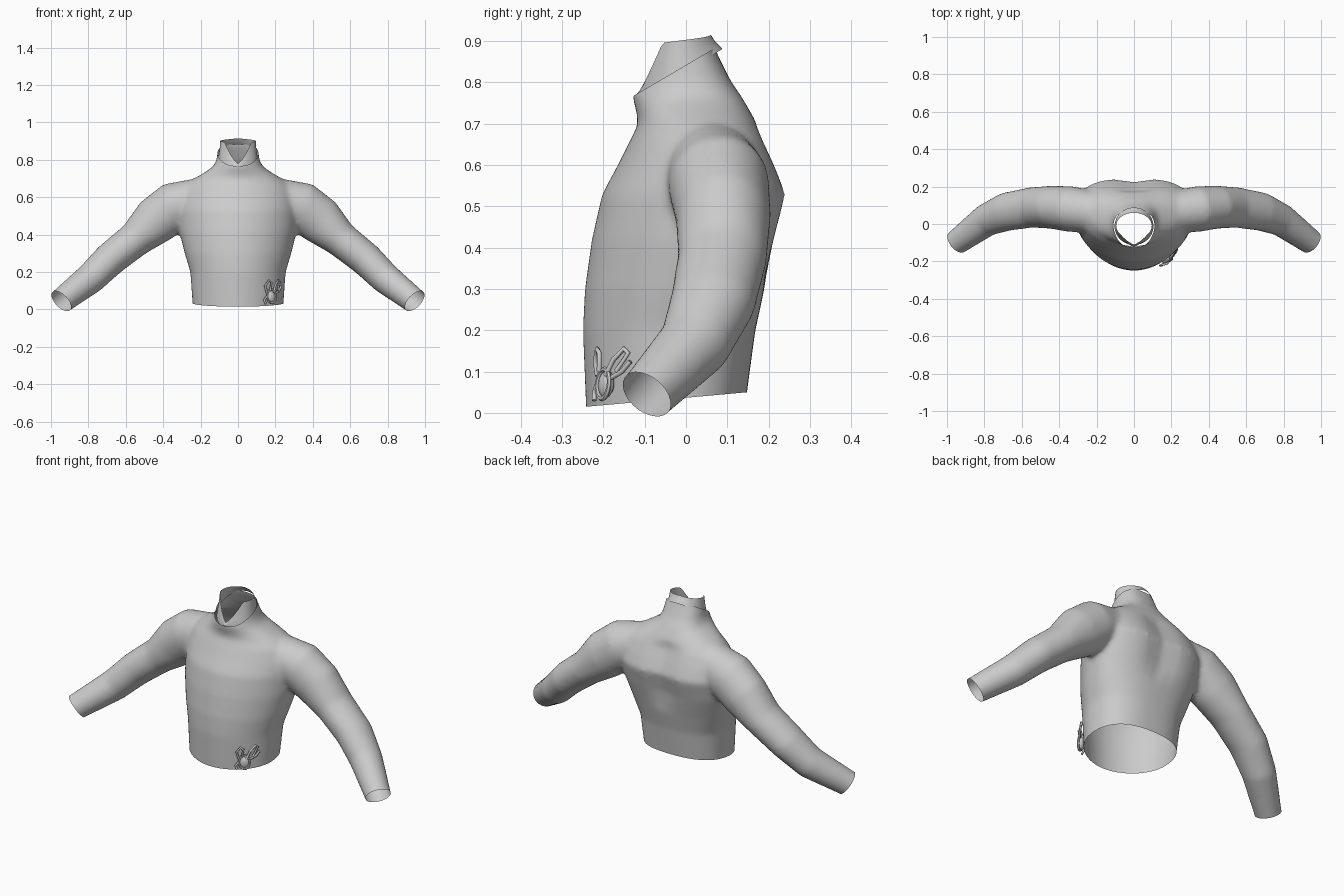
import bpy, bmesh, math
from mathutils import Vector

if "Cube" in bpy.data.objects:
    bpy.data.objects.remove(bpy.data.objects["Cube"])

grey = bpy.data.materials.new("fabric_grey")
grey.diffuse_color = (0.6, 0.6, 0.6, 1)
grey.use_nodes = True
grey.node_tree.nodes["Principled BSDF"].inputs["Base Color"].default_value = grey.diffuse_color
N = 48


def finish(name, bm):
    me = bpy.data.meshes.new(name)
    bm.to_mesh(me)
    bm.free()
    ob = bpy.data.objects.new(name, me)
    bpy.context.collection.objects.link(ob)
    me.materials.append(grey)
    bpy.ops.object.select_all(action='DESELECT')
    bpy.context.view_layer.objects.active = ob
    ob.select_set(True)
    return ob


def loft(bm, rings, capped=True):
    rows = [[bm.verts.new(p) for p in r] for r in rings]
    for a, b in zip(rows, rows[1:]):
        for i in range(N):
            j = (i + 1) % N
            bm.faces.new((a[i], a[j], b[j], b[i]))
    if capped:
        bm.faces.new(rows[0][::-1])
        bm.faces.new(rows[-1])


def spow(v, e):
    return math.copysign(abs(v) ** e, v)


# Torso ring: flatter back, rounder front, dent along the spine
def torso_ring(z, hw, cy, front, back):
    pts = []
    for i in range(N):
        a = 2 * math.pi * i / N
        c, s = math.cos(a), math.sin(a)
        n = 2.5 if s > 0 else 1.9
        x = hw * spow(c, 2 / n)
        y = cy + spow(s, 2 / n) * ((back - cy) if s > 0 else (cy - front))
        if s > 0 and 0.35 < z < 0.68:
            y -= 0.025 * math.exp(-(x / 0.08) ** 2)
        pts.append((x, y, z))
    return pts


bm = bmesh.new()
torso = [  # z, half width, centre y, front y, back y
    (-0.06, .24, -.04, -.24, .14), (.03, .243, -.04, -.243, .145),
    (.2, .255, -.03, -.25, .168), (.3, .285, 0, -.245, .19),
    (.42, .315, .04, -.228, .222), (.53, .325, .06, -.203, .25),
    (.60, .315, .06, -.165, .222), (.66, .285, .05, -.135, .195),
    (.70, .235, .04, -.115, .172), (.735, .175, .02, -.122, .152),
    (.765, .132, 0, -.132, .135), (.80, .115, 0, -.125, .11),
    (.88, .105, -.01, -.10, .07), (.96, .10, -.01, -.09, .065)]
loft(bm, [torso_ring(*r) for r in torso])

# Sleeves, mirrored left and right
arm = [  # x, y, z, radius in the front plane, radius in depth
    (.20, .06, .595, .11, .11), (.34, .08, .55, .133, .122),
    (.44, .09, .475, .128, .115), (.55, .088, .375, .095, .108),
    (.685, .065, .268, .09, .103), (.79, .02, .165, .083, .088),
    (.945, -.095, .045, .068, .068), (1.01, -.145, -.005, .068, .068)]
for side in (1, -1):
    rings = []
    for k, (x, y, z, ru, rv) in enumerate(arm):
        p0 = Vector(arm[max(k - 1, 0)][:3])
        p1 = Vector(arm[min(k + 1, len(arm) - 1)][:3])
        t = (p1 - p0).normalized()
        u = t.cross(Vector((0, 1, 0))).normalized()
        v = t.cross(u)
        ring = []
        for i in range(N):
            a = 2 * math.pi * i / N
            p = Vector((x, y, z)) + u * ru * math.cos(a) + v * rv * math.sin(a)
            ring.append((p.x * side, p.y, p.z))
        rings.append(ring)
    loft(bm, rings)
bmesh.ops.recalc_face_normals(bm, faces=bm.faces[:])
shirt = finish("shirt", bm)

# Blend torso and sleeves into one garment
rm = shirt.modifiers.new("merge", 'REMESH')
rm.mode = 'VOXEL'
rm.voxel_size = 0.012
sm = shirt.modifiers.new("soften", 'SMOOTH')
sm.factor = 0.5
sm.iterations = 12
for name in ("merge", "soften"):
    bpy.ops.object.modifier_apply(modifier=name)

# Cut the hem, collar and cuffs open
bm = bmesh.new()
bm.from_mesh(shirt.data)


def cut(rule, co, no):
    faces = [f for f in bm.faces if rule(f.calc_center_median())]
    geom = set(faces)
    for f in faces:
        geom.update(f.verts)
        geom.update(f.edges)
    bmesh.ops.bisect_plane(bm, geom=list(geom), plane_co=co, plane_no=no,
                           clear_outer=True)


cut(lambda c: abs(c.x) < .35 and c.z < .2, (0, -.24, .015), (0, .09, -1))
cut(lambda c: c.z > .74, (0, -.13, .765), (0, -.59, 1))
for side in (1, -1):
    cut(lambda c: c.x * side > .75, (.945 * side, -.095, .045),
        (.62 * side, -.5, -.6))
bm.to_mesh(shirt.data)
bm.free()
shirt.data.materials.clear()
shirt.data.materials.append(grey)
for p in shirt.data.polygons:
    p.material_index = 0
bpy.ops.object.shade_smooth_by_angle(angle=math.radians(50))

# Inner collar: open tube with a notch at the throat
bm = bmesh.new()
rows = [[], [], []]
for i in range(N):
    a = 2 * math.pi * i / N
    off = min(i, N - i) / N * 360          # degrees away from the throat
    low = .745 + .59 * (.12 - .11 * math.cos(a))
    k = min(off / 48, 1)
    high = .78 + .115 * k ** 1.3 + .02 * max(off - 48, 0) / 132
    for row, f, rx, ry, cy in ((rows[0], 0, .104, .100, -.012),
                               (rows[1], .5, .098, .082, -.011),
                               (rows[2], 1, .095, .070, -.01)):
        if f and off < 48:
            ry += .03 * (1 - k)
        z = low + (max(high, low + .02) - low) * f
        row.append((rx * math.sin(a), cy - ry * math.cos(a), z))
loft(bm, rows, capped=False)
finish("inner_collar", bm)
bpy.ops.object.shade_smooth_by_angle(angle=math.radians(50))

# Knot at the hem: oval cup with a rolled rim
out = Vector((.5, -.85, .1)).normalized()
rot = out.to_track_quat('Z', 'Y')
spot = Vector((.18, -.2, .07))
bpy.ops.mesh.primitive_uv_sphere_add(segments=16, ring_count=8, radius=1,
                                     location=spot - out * .008)
cup = bpy.context.object
cup.name = "knot"
cup.scale = (.027, .034, .016)
cup.rotation_euler = rot.to_euler()
cup.data.materials.append(grey)
bpy.ops.object.shade_smooth_by_angle(angle=math.radians(50))
bpy.ops.mesh.primitive_torus_add(major_segments=20, minor_segments=6,
                                 major_radius=.031, minor_radius=.006,
                                 location=spot, rotation=rot.to_euler())
rim = bpy.context.object
rim.name = "knot_rim"
rim.scale = (.9, 1.15, 1)
rim.data.materials.append(grey)
bpy.ops.object.shade_smooth_by_angle(angle=math.radians(50))

# Cord loops rising from the knot
loops = {
    "cord_loop_left": [(.155, -.215, .09), (.145, -.22, .125), (.165, -.215, .155),
                       (.18, -.21, .145), (.172, -.21, .10)],
    "cord_loop_right": [(.19, -.195, .09), (.20, -.175, .13), (.215, -.15, .155),
                        (.222, -.14, .145), (.212, -.17, .10)],
    "cord_end": [(.20, -.18, .085), (.22, -.155, .10), (.23, -.135, .125)],
    "cord_tail": [(.155, -.215, .07), (.14, -.222, .05), (.15, -.222, .03)],
}
for name, pts in loops.items():
    cu = bpy.data.curves.new(name, 'CURVE')
    cu.dimensions = '3D'
    cu.bevel_depth = .006
    cu.bevel_resolution = 1
    cu.use_fill_caps = True
    sp = cu.splines.new('POLY')
    sp.points.add(len(pts) - 1)
    for p, co in zip(sp.points, pts):
        p.co = (*co, 1)
    cu.materials.append(grey)
    bpy.context.collection.objects.link(bpy.data.objects.new(name, cu))
